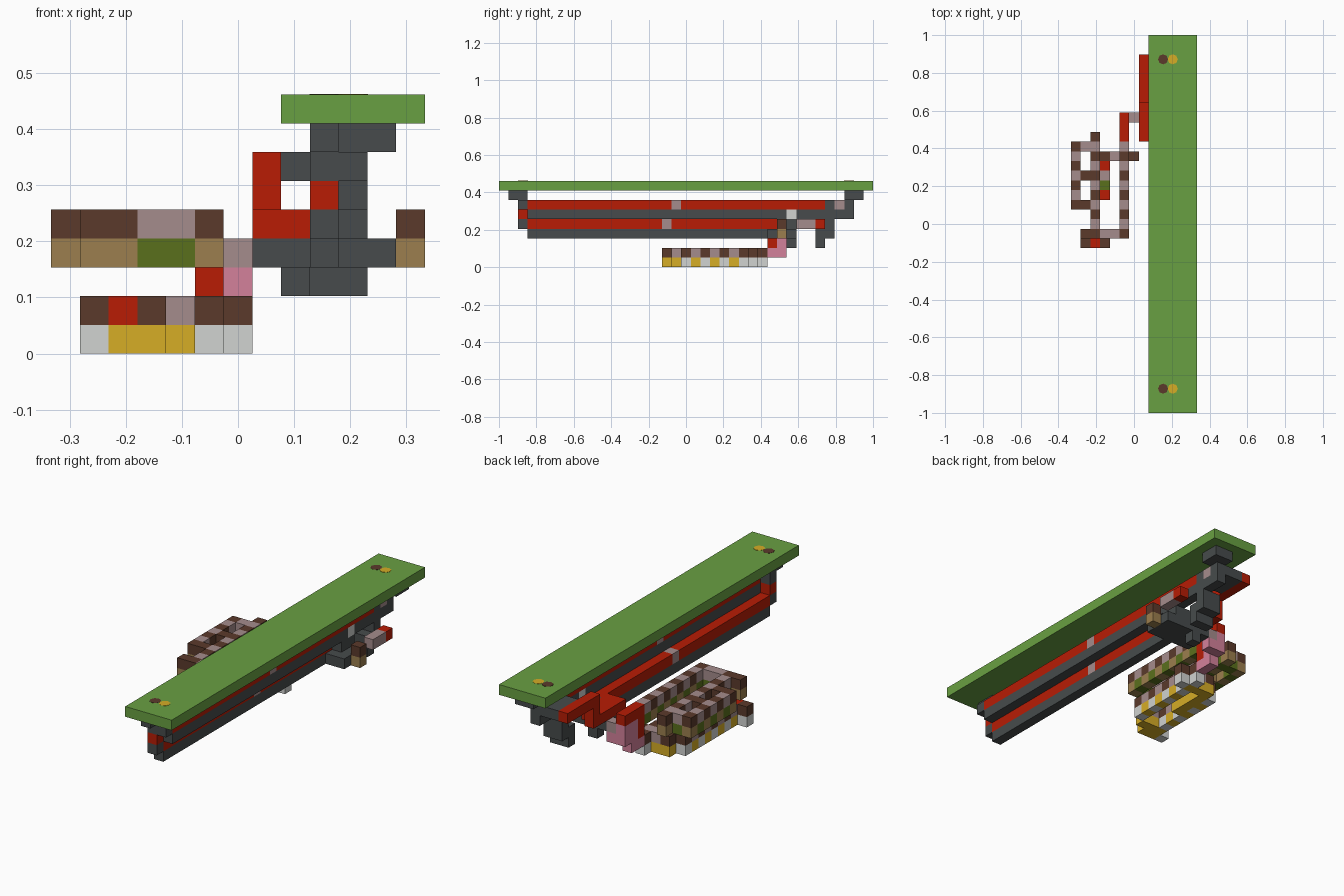
import bpy, bmesh
from mathutils import Vector

if "Cube" in bpy.data.objects:
    bpy.data.objects.remove(bpy.data.objects["Cube"], do_unlink=True)

U = 2 / 39                        # edge of one block
ORIGIN = Vector((-6.5 * U, -1, 0))
used = set()


def linear(c):
    c /= 255
    return c / 12.92 if c < 0.04045 else ((c + 0.055) / 1.055) ** 2.4


def material(name, *rgb):
    m = bpy.data.materials.new(name)
    m.use_nodes = True
    col = [linear(c) for c in rgb] + [1]
    m.diffuse_color = col
    m.node_tree.nodes["Principled BSDF"].inputs["Base Color"].default_value = col
    return m


MATS = {
    "green": material("green", 105, 160, 66),
    "dark": material("dark grey", 71, 75, 76),
    "red": material("red", 184, 28, 5),
    "brown": material("brown", 91, 58, 43),
    "mauve": material("mauve grey", 165, 140, 140),
    "pink": material("pink", 212, 129, 155),
    "tan": material("tan", 156, 127, 78),
    "olive": material("olive", 90, 112, 28),
    "yellow": material("yellow", 214, 173, 38),
    "light": material("light grey", 209, 211, 209),
}
NAMES = list(MATS)


def finish(name, bm):
    me = bpy.data.meshes.new(name)
    bm.to_mesh(me)
    bm.free()
    for m in MATS.values():
        me.materials.append(m)
    ob = bpy.data.objects.new(name, me)
    bpy.context.collection.objects.link(ob)


def blocks(x, y, z, colour):
    """Cells of an inclusive block range; colour is a name or a rule."""
    span = lambda r: range(r[0], r[1] + 1) if isinstance(r, tuple) else (r,)
    return {(i, j, k): colour(i, j, k) if callable(colour) else colour
            for i in span(x) for j in span(y) for k in span(z)}


def part(name, *groups):
    """Join block groups into one shell, leaving out hidden inner faces."""
    cells = {}
    for g in groups:
        cells.update({c: v for c, v in g.items() if c not in used})
    used.update(cells)
    bm = bmesh.new()
    for c, col in cells.items():
        mid = ORIGIN + (Vector(c) + Vector((.5, .5, .5))) * U
        for axis in range(3):
            for sign in (-1, 1):
                n = list(c)
                n[axis] += sign
                if tuple(n) in cells:
                    continue
                d, a, b = Vector(), Vector(), Vector()
                d[axis] = sign * U / 2
                a[(axis + 1) % 3] = U / 2
                b[(axis + 2) % 3] = sign * U / 2
                f = bm.faces.new([bm.verts.new(mid + d + o)
                                  for o in (-a - b, a - b, a + b, b - a)])
                f.material_index = NAMES.index(col)
    bmesh.ops.remove_doubles(bm, verts=bm.verts, dist=U / 100)
    finish(name, bm)


# Top board with a pair of dots near each end
part("top_board", blocks((8, 12), (0, 38), 8, "green"))
for j, end in ((2, "front"), (36, "back")):
    for i, col in ((9, "brown"), (10, "yellow")):
        bm = bmesh.new()
        bmesh.ops.create_cone(bm, cap_ends=True, segments=8, radius1=U * .52,
                              radius2=U * .52, depth=.002)
        bmesh.ops.translate(bm, verts=bm.verts,
                            vec=ORIGIN + Vector((i + .5, j + .5, 9)) * U)
        for f in bm.faces:
            f.material_index = NAMES.index(col)
        finish(f"{end}_{col}_dot", bm)

# Long rails, the upper pair one block to the left of the lower pair
part("upper_red_rail", blocks(10, (3, 33), 6,
                              lambda i, j, k: "mauve" if j == 18 else "red"))
part("upper_grey_rail", blocks(10, (3, 36), 5,
                               lambda i, j, k: "light" if j == 30 else "dark"))
part("lower_red_rail", blocks(9, (3, 28), 4,
                              lambda i, j, k: "mauve" if j == 17 else "red"))
part("lower_grey_rail", blocks(9, (3, 30), 3, "dark"))

# End supports
part("front_support", blocks(9, (1, 2), 7, "dark"), blocks(10, 2, 6, "dark"),
     blocks(9, 2, (4, 6), lambda i, j, k: "red" if k == 5 else "dark"))
part("back_support", blocks((10, 11), (36, 37), 7, "dark"),
     blocks((8, 10), (34, 36), 6,
            lambda i, j, k: "mauve" if j == 35 and i == 10 else "dark"),
     blocks((9, 10), 34, (3, 4), "dark"),
     blocks((9, 10), 33, (2, 3), "dark"))

# Cross platform under the back of the rails
part("cross_platform", blocks((7, 8), (28, 30), 3, "dark"),
     blocks((10, 11), (28, 30), 3, "dark"),
     blocks((9, 10), (29, 30), 4, "dark"),
     blocks(8, 30, 2, "dark"))

# Side handle
part("side_handle", blocks(12, 29, 3, "tan"), blocks(12, 29, 4, "brown"),
     blocks(12, (31, 32), 4, "mauve"), blocks(12, 33, 4, "red"))

# Red linkage stepping down from the back support
part("red_linkage", blocks(7, (32, 36), 6, "red"), blocks(7, 32, 5, "red"),
     blocks(7, (28, 32), 4, "red"), blocks(8, (28, 31), 4, "red"))
part("red_hook", blocks(6, 30, 3, "mauve"), blocks(5, (28, 30), 4, "red"),
     blocks(5, 28, (2, 3), "red"))
part("pink_joint", blocks(5, (28, 29), 1, "pink"),
     blocks(5, (29, 30), (2, 3), "pink"), blocks(6, 30, 2, "pink"))


# Upper chain: chequered top over tan and olive
def upper(i, j, k):
    odd = (i == 1 and j > 24) or (i in (3, 4)) or (i and i != 1 and j % 2) \
        or (i == 0 and j % 2 == 0)
    if k == 4:
        return "mauve" if odd else "brown"
    return "olive" if odd else "tan"


def upper_run(x, y):
    return blocks(x, y, (3, 4), upper)


part("upper_chain", upper_run(5, (18, 27)), upper_run((1, 4), 18),
     upper_run(2, (19, 28)), upper_run((0, 1), 27), upper_run(0, (21, 26)),
     upper_run(1, 21), upper_run(1, 24))


# Lower chain: chequered top over yellow and light grey
def lower(i, j, k):
    light = i in (1, 6) or (i in (2, 5) and j % 2 and j > 17)
    if k == 0:
        return "light" if light else "yellow"
    if (i, j) in ((2, 17), (3, 22), (3, 25)):
        return "red"
    if (i, j) == (3, 23):
        return "olive"
    return "brown" if light or (i, j) in ((3, 17), (3, 26)) else "mauve"


def lower_run(x, y):
    return blocks(x, y, (0, 1), lower)


part("lower_chain", lower_run((1, 3), 17), lower_run((3, 4), 18),
     lower_run(2, (18, 25)), lower_run(3, (22, 26)), lower_run(5, (19, 27)),
     lower_run(4, 26), lower_run(6, 26))
